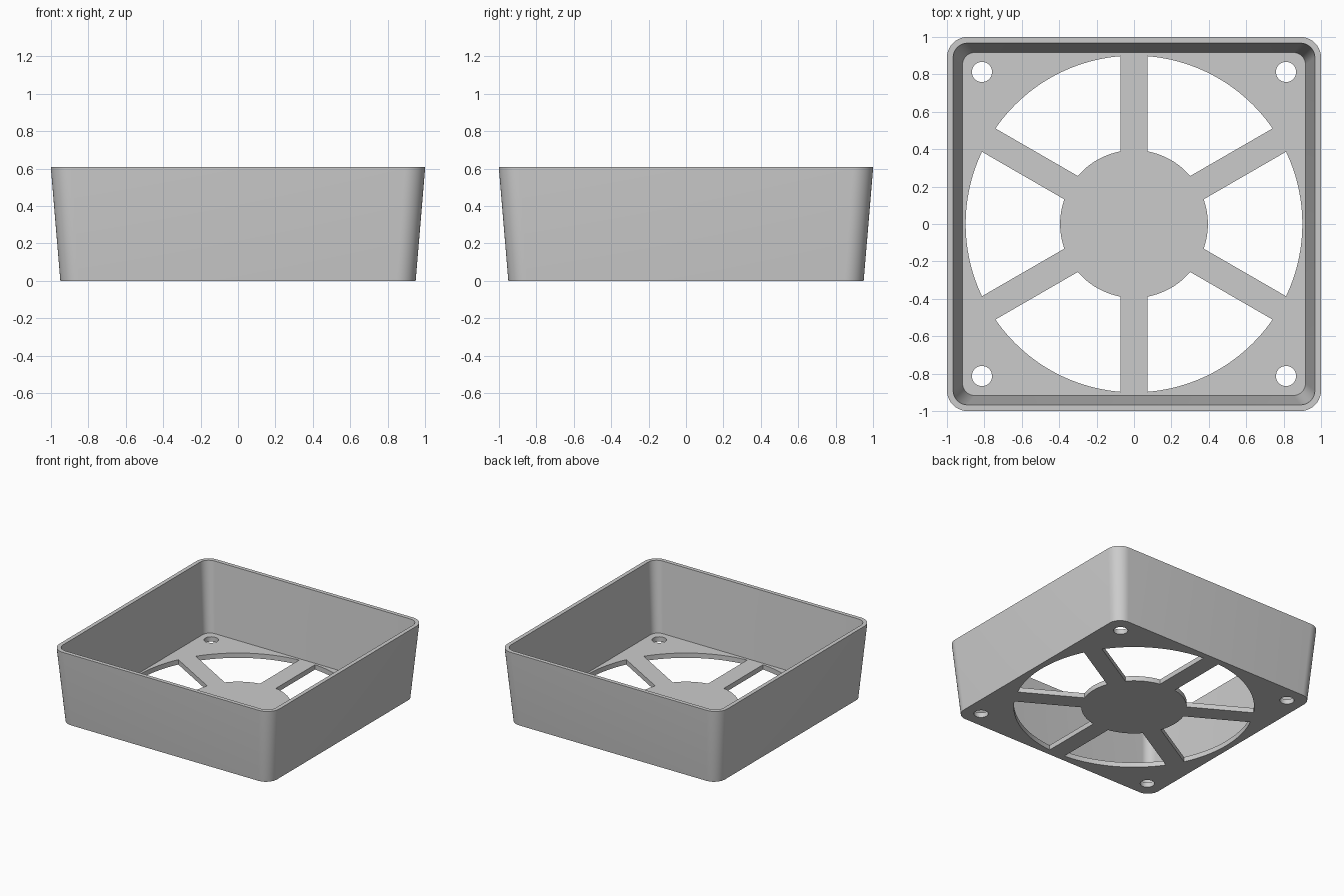
import bpy, bmesh, math
from math import cos, sin, radians, asin

cube = bpy.data.objects.get("Cube")
if cube:
    bpy.data.objects.remove(cube, do_unlink=True)

HEIGHT, FLOOR = 0.608, 0.04
VENT_R, HUB_R, SPOKE_HALF = 0.9, 0.395, 0.072
SCREW_POS, SCREW_R = 0.813, 0.054

grey = bpy.data.materials.new("light_grey_plastic")
grey.use_nodes = True
grey.diffuse_color = (0.6, 0.6, 0.6, 1)
grey.node_tree.nodes["Principled BSDF"].inputs["Base Color"].default_value = (0.6, 0.6, 0.6, 1)


def rounded_square(half, radius, steps=10):
    """Outline of a square with rounded corners."""
    points = []
    for corner in range(4):
        mid = radians(45 + 90 * corner)
        cx = math.copysign(half - radius, cos(mid))
        cy = math.copysign(half - radius, sin(mid))
        for i in range(steps + 1):
            a = radians(90) * (corner + i / steps)
            points.append((cx + radius * cos(a), cy + radius * sin(a)))
    return points


def arc(radius, start, end, steps, cx=0, cy=0):
    return [(cx + radius * cos(start + (end - start) * i / steps),
             cy + radius * sin(start + (end - start) * i / steps)) for i in range(steps + 1)]


def loft(bm, sections):
    """Closed solid through a stack of (outline, z) sections."""
    rings = [[bm.verts.new((x, y, z)) for x, y in outline] for outline, z in sections]
    n = len(rings[0])
    for low, high in zip(rings, rings[1:]):
        for i in range(n):
            j = (i + 1) % n
            bm.faces.new((low[i], low[j], high[j], high[i]))
    bm.faces.new(rings[0][::-1])
    bm.faces.new(rings[-1])


def make_object(name, bm):
    bmesh.ops.recalc_face_normals(bm, faces=bm.faces)
    mesh = bpy.data.meshes.new(name)
    bm.to_mesh(mesh)
    bm.free()
    obj = bpy.data.objects.new(name, mesh)
    mesh.materials.append(grey)
    bpy.context.collection.objects.link(obj)
    return obj


# Tapered tray: up the outside, over the rim, down the inside to the floor
bm = bmesh.new()
loft(bm, [
    (rounded_square(0.95, 0.1), 0),
    (rounded_square(1.0, 0.11), HEIGHT - 0.012),
    (rounded_square(1.0, 0.11), HEIGHT),
    (rounded_square(0.967, 0.077), HEIGHT),
    (rounded_square(0.917, 0.065), FLOOR),
])
tray = make_object("fan_guard_tray", bm)

# Cutter: six vent sectors between the spokes, and four screw holes
bm = bmesh.new()
low, high = -0.1, FLOOR + 0.1
outer_gap, inner_gap = asin(SPOKE_HALF / VENT_R), asin(SPOKE_HALF / HUB_R)
for k in range(6):
    a, b = radians(60 * k - 30), radians(60 * k + 30)
    sector = arc(VENT_R, a + outer_gap, b - outer_gap, 24)
    sector += arc(HUB_R, b - inner_gap, a + inner_gap, 12)
    loft(bm, [(sector, low), (sector, high)])
for sx in (-1, 1):
    for sy in (-1, 1):
        hole = arc(SCREW_R, 0, math.tau, 32, sx * SCREW_POS, sy * SCREW_POS)[:-1]
        loft(bm, [(hole, low), (hole, high)])
cutter = make_object("opening_cutter", bm)
cutter.hide_render = True

# Cut the openings, then discard the cutter
cut = tray.modifiers.new("openings", 'BOOLEAN')
cut.operation = 'DIFFERENCE'
cut.solver = 'EXACT'
cut.object = cutter
bpy.ops.object.select_all(action='DESELECT')
tray.select_set(True)
bpy.context.view_layer.objects.active = tray
bpy.ops.object.modifier_apply(modifier=cut.name)
bpy.data.objects.remove(cutter, do_unlink=True)
bpy.ops.object.shade_smooth_by_angle(angle=radians(30))
